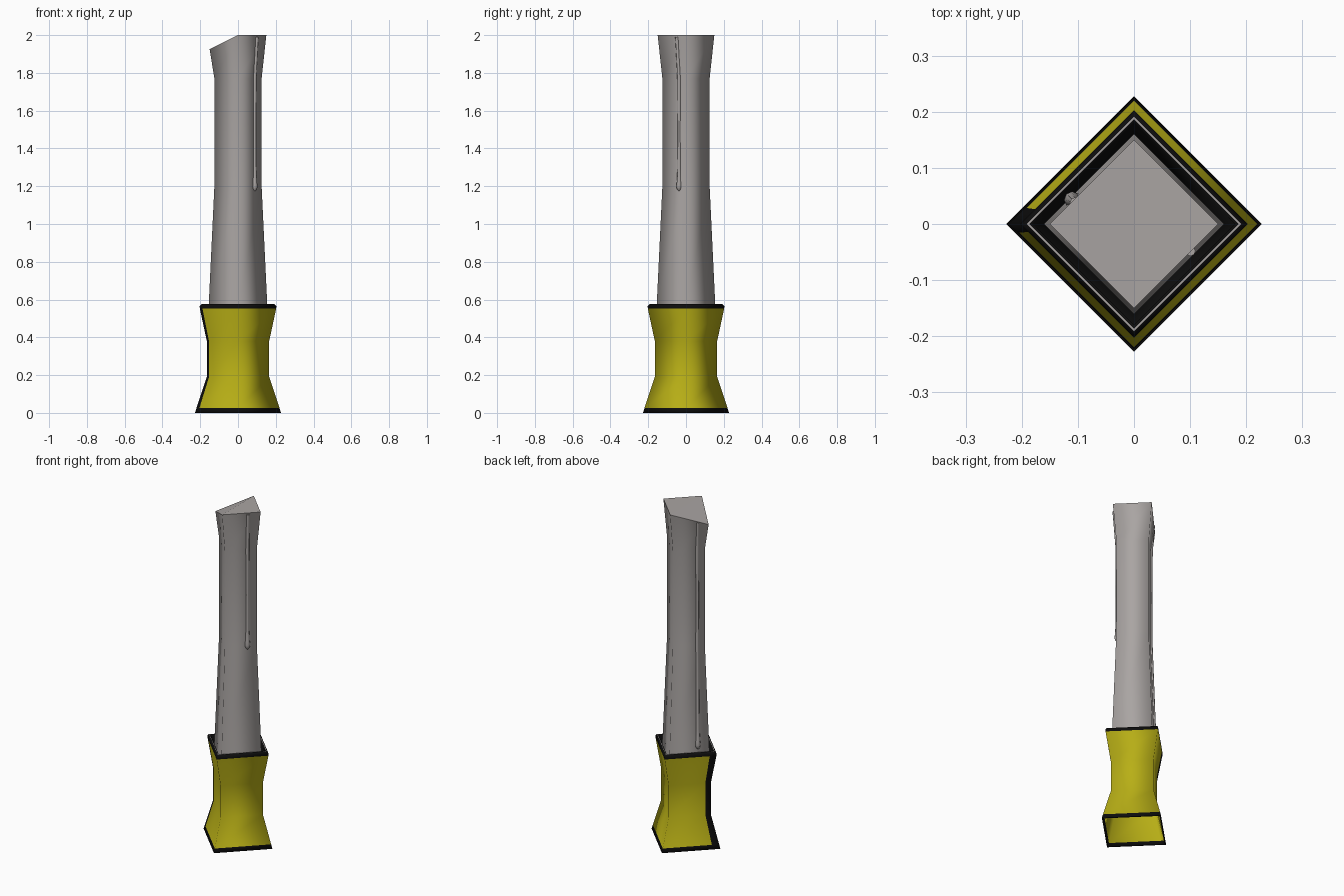
import bpy, bmesh, math
from mathutils import Vector

if "Cube" in bpy.data.objects:
    bpy.data.objects.remove(bpy.data.objects["Cube"])


def material(name, rgb):
    m = bpy.data.materials.new(name)
    m.diffuse_color = (*rgb, 1)
    m.use_nodes = True
    m.node_tree.nodes["Principled BSDF"].inputs["Base Color"].default_value = m.diffuse_color
    return m


GREY = material("concrete_grey", (0.40, 0.375, 0.365))
YELLOW = material("guard_yellow", (0.48, 0.43, 0.008))
BLACK = material("trim_black", (0.004, 0.004, 0.004))


def finish(bm, name, mats):
    bmesh.ops.recalc_face_normals(bm, faces=bm.faces)
    me = bpy.data.meshes.new(name)
    bm.to_mesh(me)
    bm.free()
    for m in mats:
        me.materials.append(m)
    ob = bpy.data.objects.new(name, me)
    bpy.context.collection.objects.link(ob)
    return ob


def loft(bm, rings, rule=None):
    """Bridge rings of points; rule(row, side) gives the material index."""
    vs = [[bm.verts.new(p) for p in r] for r in rings]
    n = len(vs[0])
    for i in range(len(vs) - 1):
        for j in range(n):
            k = (j + 1) % n
            f = bm.faces.new((vs[i][j], vs[i][k], vs[i + 1][k], vs[i + 1][j]))
            f.smooth = True
            f.material_index = rule(i, j) if rule else 0
    return vs


CORNERS = [Vector((1, 0)), Vector((0, 1)), Vector((-1, 0)), Vector((0, -1))]

# Column: diamond section, flared at both ends, one top corner broken lower
COLUMN = [(0.165, 0.32), (0.155, 0.57), (0.125, 1.2), (0.125, 1.77), (0.15, 2.0)]
bm = bmesh.new()
rings = [[(c.x * r, c.y * r, z) for c in CORNERS] for r, z in COLUMN]
rings[-1][2] = (-0.15, 0, 1.925)
vs = loft(bm, rings)
top = vs[-1]
bm.faces.new((top[0], top[1], top[3]))
bm.faces.new((top[1], top[2], top[3]))
bm.faces.new(vs[0])
for row in (vs[0], top):
    for i in range(4):
        bm.edges.get((row[i], row[(i + 1) % 4])).smooth = False
finish(bm, "column", [GREY])


def column_radius(z):
    for (r0, z0), (r1, z1) in zip(COLUMN, COLUMN[1:]):
        if z <= z1:
            return r0 + (r1 - r0) * (z - z0) / (z1 - z0)
    return COLUMN[-1][0]


# Drips: thin ridges running down two opposite faces, with a bulb at the end
def drip(name, side, offset, z_top, z_end):
    normal = Vector((side, -side, 0)) / math.sqrt(2)
    along = Vector((side, side, 0)) / math.sqrt(2)
    levels = [(z_top, 0.009), (z_top - 0.1, 0.009), (1.77, 0.010), (1.5, 0.008),
              (z_end + 0.12, 0.009), (z_end + 0.05, 0.012), (z_end + 0.025, 0.015),
              (z_end + 0.008, 0.011), (z_end, 0.003)]
    if z_end < 1:
        levels.insert(4, (1.2, 0.009))
    bm = bmesh.new()
    rings = []
    for z, r in levels:
        mid = normal * (column_radius(z) / math.sqrt(2)) + along * offset
        rings.append([mid + normal * r * math.cos(a) + along * r * math.sin(a)
                      + Vector((0, 0, z)) for a in (k * math.pi / 4 for k in range(8))])
    vs = loft(bm, rings)
    bm.faces.new(vs[0])
    bm.faces.new(vs[-1])
    finish(bm, name, [GREY])


drip("front_drip", 1, 0.037, 1.99, 1.175)
drip("back_drip", -1, 0.047, 1.94, 0.585)

# Guard: hollow yellow sleeve with black borders and a black seam at the -x corner
SLEEVE = [  # radius, height, colour of the band that follows (0 yellow, 1 black, 2 grey)
    (0.159, 0.32, 0), (0.159, 0.19, 0), (0.212, 0.02, 1), (0.218, 0.0, 1),
    (0.228, 0.0, 1), (0.220, 0.025, 0), (0.165, 0.19, 0), (0.165, 0.38, 0),
    (0.202, 0.552, 1), (0.203, 0.565, 1), (0.195, 0.575, 1), (0.191, 0.576, 2),
    (0.187, 0.576, 1), (0.180, 0.57, 1), (0.158, 0.42, 1)]
SECTION = [CORNERS[0], CORNERS[1], CORNERS[1].lerp(CORNERS[2], 0.87), CORNERS[2],
           CORNERS[2].lerp(CORNERS[3], 0.07), CORNERS[3]]


def sleeve_colour(row, side):
    band = SLEEVE[row][2]
    seam = side in (2, 3) and row >= 5
    return 1 if seam and band == 0 else band


bm = bmesh.new()
loft(bm, [[(c.x * r, c.y * r, z) for c in SECTION] for r, z, _ in SLEEVE], sleeve_colour)
finish(bm, "guard_sleeve", [YELLOW, BLACK, GREY])
